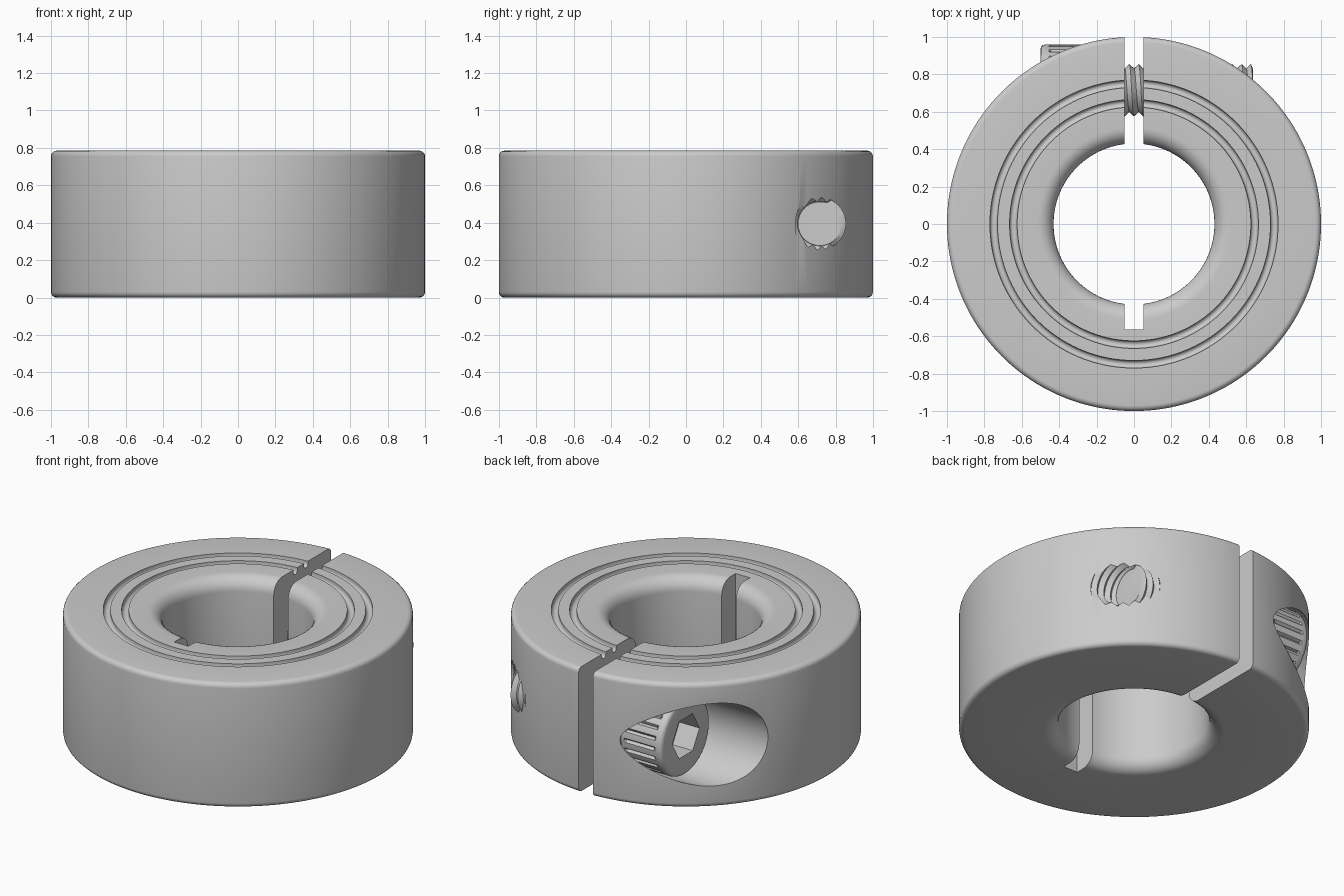
import bpy, bmesh
from math import sin, cos, pi, radians
from mathutils import Matrix

if "Cube" in bpy.data.objects:
    bpy.data.objects.remove(bpy.data.objects["Cube"])

H = 0.785                 # collar height
SY, SZ = 0.715, 0.395     # screw axis position (runs along x)
SEAT = -0.22              # face the screw head rests on


def finish(bm, name):
    bmesh.ops.recalc_face_normals(bm, faces=bm.faces)
    me = bpy.data.meshes.new(name)
    bm.to_mesh(me)
    bm.free()
    ob = bpy.data.objects.new(name, me)
    bpy.context.collection.objects.link(ob)
    return ob


def smooth(ob, angle=32):
    bpy.ops.object.select_all(action='DESELECT')
    ob.select_set(True)
    bpy.context.view_layer.objects.active = ob
    bpy.ops.object.shade_smooth_by_angle(angle=radians(angle))


def cut(ob, cutter):
    mod = ob.modifiers.new("cut", 'BOOLEAN')
    mod.operation, mod.solver, mod.object = 'DIFFERENCE', 'EXACT', cutter
    bpy.context.view_layer.objects.active = ob
    bpy.ops.object.modifier_apply(modifier=mod.name)
    bpy.data.objects.remove(cutter)


def arc(cx, cz, r, a0, a1, n):
    return [(cx + r * cos(radians(a0 + (a1 - a0) * i / n)),
             cz + r * sin(radians(a0 + (a1 - a0) * i / n))) for i in range(n + 1)]


def box(name, x0, x1, y0, y1, z0, z1):
    bm = bmesh.new()
    bmesh.ops.create_cube(bm, size=1)
    bmesh.ops.scale(bm, vec=(x1 - x0, y1 - y0, z1 - z0), verts=bm.verts)
    bmesh.ops.translate(bm, vec=((x0 + x1) / 2, (y0 + y1) / 2, (z0 + z1) / 2), verts=bm.verts)
    return finish(bm, name)


def x_cylinder(name, x0, x1, r, n=64):
    bm = bmesh.new()
    bmesh.ops.create_cone(bm, cap_ends=True, segments=n, radius1=r, radius2=r, depth=x1 - x0)
    bmesh.ops.transform(bm, matrix=Matrix.Translation(((x0 + x1) / 2, SY, SZ))
                        @ Matrix.Rotation(pi / 2, 4, 'Y'), verts=bm.verts)
    return finish(bm, name)


def thread(name, x0, x1, root, crest, pitch=0.05, n=40):
    """Helical V thread along x, closed flat at both ends."""
    bm = bmesh.new()
    rings = []
    for i in range(2 * int((x1 - x0) / pitch + 5)):
        ring = []
        for j in range(n):
            a = 2 * pi * j / n
            x = -0.5 + pitch * (round((x0 + 0.5) / pitch) - 2 + i / 2 + j / n)
            r = crest if i % 2 and x0 < x < x1 else root
            ring.append(bm.verts.new((min(max(x, x0), x1), SY + r * cos(a), SZ + r * sin(a))))
        rings.append(ring)
    for i in range(len(rings) - 1):
        for j in range(n - 1):
            bm.faces.new((rings[i][j], rings[i][j + 1], rings[i + 1][j + 1], rings[i + 1][j]))
        if i + 3 < len(rings):
            bm.faces.new((rings[i][-1], rings[i + 2][0], rings[i + 3][0], rings[i + 1][-1]))
    bmesh.ops.remove_doubles(bm, verts=bm.verts, dist=0.0004)
    bmesh.ops.holes_fill(bm, edges=bm.edges, sides=0)
    return finish(bm, name)


# Collar ring: revolved profile with rounded edges and two grooves on top
f, e = 0.085, 0.03
profile = arc(0.43 + f, f, f, 180, 270, 8) + arc(1 - e, e, e, 270, 360, 5) + arc(1 - e, H - e, e, 0, 90, 5)
for c in (0.75, 0.645):
    profile += [(c + 0.02, H)] + arc(c, H - 0.015, 0.02, 0, -180, 8) + [(c - 0.02, H)]
profile += arc(0.43 + f, H - f, f, 90, 180, 8)
bm = bmesh.new()
N = 160
rows = [[bm.verts.new((r * cos(2 * pi * k / N), r * sin(2 * pi * k / N), z)) for r, z in profile]
        for k in range(N)]
for k in range(N):
    a, b = rows[k], rows[(k + 1) % N]
    for p in range(len(profile)):
        q = (p + 1) % len(profile)
        bm.faces.new((a[p], b[p], b[q], a[q]))
collar = finish(bm, "collar_ring")

# Screw bores, tapped hole, then the clamp slot with its relief notch
cut(collar, x_cylinder("counterbore", -1.2, SEAT, 0.26))
cut(collar, x_cylinder("clearance_hole", -0.4, 0.02, 0.15))
cut(collar, thread("tapped_hole", -0.01, 1.0, 0.119, 0.142))
cut(collar, box("slot", -0.05, 0.05, -0.565, 1.2, -0.1, 1))
smooth(collar)

# Screw shank
shank = thread("screw_shank", SEAT - 0.05, 0.635, 0.117, 0.14)
smooth(shank)

# Screw head: grooved grip, rounded front rim, hex socket
bm = bmesh.new()
M = 24 * 5
stations = [(-0.5, 0.222, 0), (-0.496, 0.233, 0), (-0.488, 0.241, 0), (-0.475, 0.245, 0),
            (-0.455, 0.245, 0), (-0.445, 0.245, 1), (-0.25, 0.245, 1), (-0.24, 0.245, 0), (SEAT, 0.245, 0)]
rings = []
for x, r, grooved in stations:
    ring = []
    for j in range(M):
        rr = r - (0.016 if grooved and j % 5 == 0 else 0)
        ring.append(bm.verts.new((x, SY + rr * cos(2 * pi * j / M), SZ + rr * sin(2 * pi * j / M))))
    rings.append(ring)
for r0, r1 in zip(rings, rings[1:]):
    for j in range(M):
        bm.faces.new((r0[j], r0[(j + 1) % M], r1[(j + 1) % M], r1[j]))
bm.faces.new(rings[0])
bm.faces.new(rings[-1])
head = finish(bm, "screw_head")
cut(head, x_cylinder("hex_socket", -0.6, -0.36, 0.135, 6))
smooth(head, 30)
